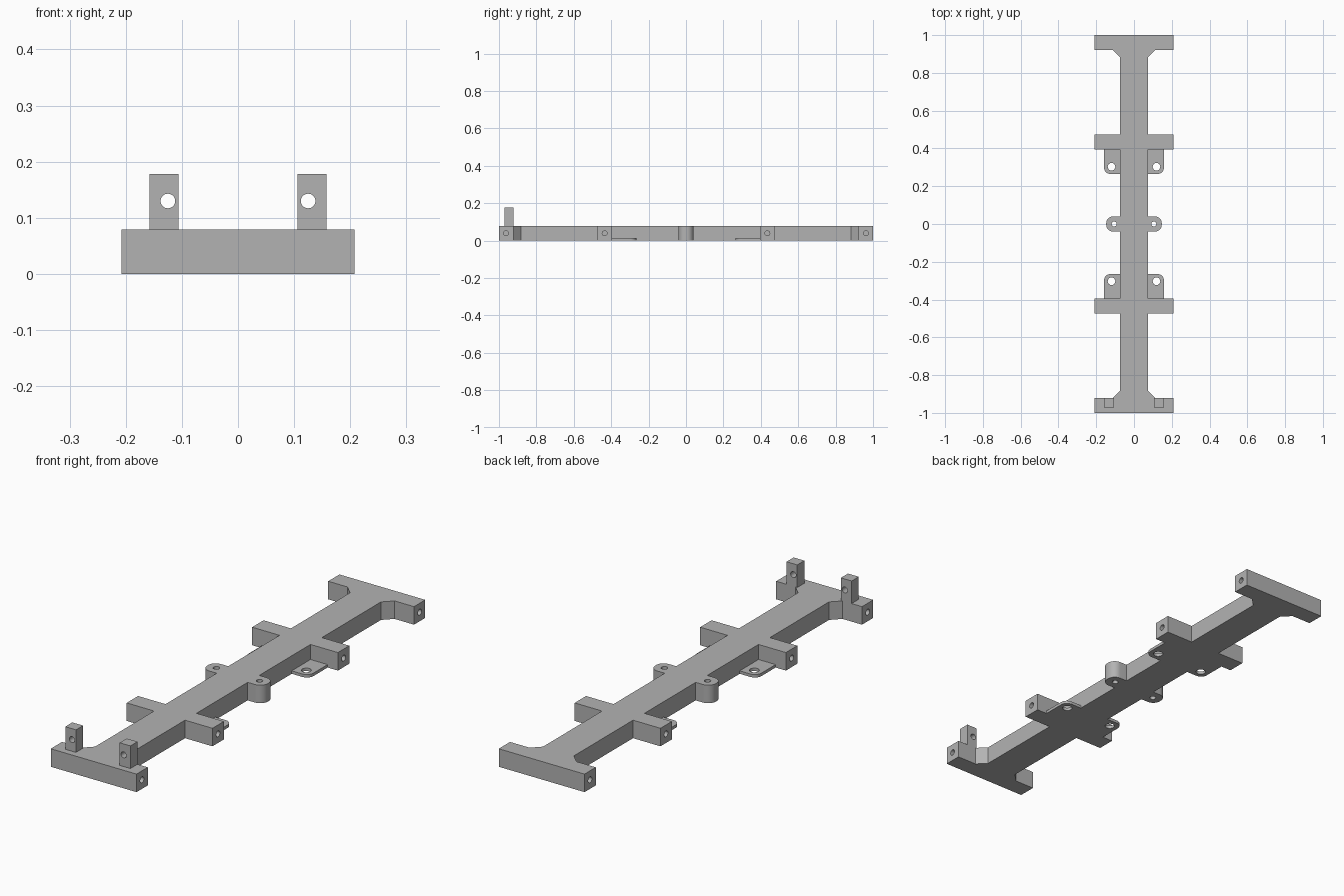
import bpy, bmesh, math
from mathutils import Matrix, Vector

cube = bpy.data.objects.get("Cube")
if cube:
    bpy.data.objects.remove(cube, do_unlink=True)

GREY = (0.45, 0.45, 0.45, 1.0)
grey = bpy.data.materials.new("plain grey")
grey.use_nodes = True
grey.diffuse_color = GREY
grey.node_tree.nodes["Principled BSDF"].inputs["Base Color"].default_value = GREY

HEIGHT = 0.079      # frame thickness
BEAM = 0.075        # half width of the spine
ARM = 0.208         # half width of the cross bars
HOLE = 0.013        # small hole radius


def make_object(name, bm):
    mesh = bpy.data.meshes.new(name)
    bmesh.ops.recalc_face_normals(bm, faces=bm.faces)
    bm.to_mesh(mesh)
    bm.free()
    obj = bpy.data.objects.new(name, mesh)
    bpy.context.collection.objects.link(obj)
    return obj


def arc(cx, cy, r, start, end, steps=8):
    """Points along an arc, angles in degrees."""
    angles = [math.radians(start + (end - start) * i / steps) for i in range(steps + 1)]
    return [(cx + r * math.cos(a), cy + r * math.sin(a)) for a in angles]


def extrude_outline(name, points, z0, z1):
    bm = bmesh.new()
    face = bm.faces.new([bm.verts.new((x, y, z0)) for x, y in points])
    top = bmesh.ops.extrude_face_region(bm, geom=[face])
    verts = [v for v in top["geom"] if isinstance(v, bmesh.types.BMVert)]
    bmesh.ops.translate(bm, verts=verts, vec=(0, 0, z1 - z0))
    return make_object(name, bm)


def drill(obj, holes):
    """Cut round holes given as (centre, axis, radius, length)."""
    bm = bmesh.new()
    for centre, axis, radius, length in holes:
        turn = Vector((0, 0, 1)).rotation_difference(Vector(axis)).to_matrix().to_4x4()
        bmesh.ops.create_cone(bm, cap_ends=True, segments=32, radius1=radius,
                              radius2=radius, depth=length,
                              matrix=Matrix.Translation(centre) @ turn)
    cutter = make_object("hole_cutter", bm)
    cutter.hide_render = True
    mod = obj.modifiers.new("holes", "BOOLEAN")
    mod.operation, mod.solver, mod.object = "DIFFERENCE", "EXACT", cutter
    graph = bpy.context.evaluated_depsgraph_get()
    mesh = bpy.data.meshes.new_from_object(obj.evaluated_get(graph))
    obj.modifiers.clear()
    obj.data = mesh
    bpy.data.objects.remove(cutter, do_unlink=True)


def finish(obj):
    obj.data.materials.clear()
    obj.data.materials.append(grey)
    bpy.ops.object.select_all(action="DESELECT")
    obj.select_set(True)
    bpy.context.view_layer.objects.active = obj
    bpy.ops.object.shade_smooth_by_angle(angle=math.radians(30))


# Frame: one quarter of the outline, from the centre ear to the end bar
EAR_X, EAR_Y, EAR_R = 0.147, 0.04, 0.036
quarter = arc(EAR_X - EAR_R, EAR_Y - EAR_R, EAR_R, 0, 90)
quarter += [(BEAM, EAR_Y), (BEAM, 0.395), (ARM, 0.395), (ARM, 0.474), (BEAM, 0.474),
            (BEAM, 0.883), (0.114, 0.922), (ARM, 0.922), (ARM, 1.0)]
right_half = [(x, -y) for x, y in reversed(quarter)] + quarter
outline = right_half + [(-x, y) for x, y in reversed(right_half)]
frame = extrude_outline("frame", outline, 0, HEIGHT)

# Vertical ear holes and blind holes in the cross bar ends
holes = []
for sx in (-1, 1):
    holes.append(((sx * 0.105, 0, HEIGHT / 2), (0, 0, 1), HOLE, 0.2))
    for y in (-0.962, -0.435, 0.435, 0.962):
        holes.append(((sx * ARM, y, HEIGHT / 2), (1, 0, 0), HOLE, 0.16))
drill(frame, holes)
finish(frame)

# Thin mounting tabs inside the middle cross bars
TAB_X, TAB_Y, TAB_R = 0.158, 0.265, 0.032
for sx, side in ((1, "left"), (-1, "right")):
    for sy, end in ((1, "back"), (-1, "front")):
        shape = [(BEAM, 0.395), (BEAM, TAB_Y)]
        shape += arc(TAB_X - TAB_R, TAB_Y + TAB_R, TAB_R, -90, 0) + [(TAB_X, 0.395)]
        tab = extrude_outline(f"{end}_{side}_tab",
                              [(sx * x, sy * y) for x, y in shape], 0, 0.013)
        drill(tab, [((sx * 0.119, sy * 0.303, 0), (0, 0, 1), 0.02, 0.1)])
        finish(tab)

    # Upright posts on the front bar
    shape = [(0.106, -0.971), (0.158, -0.971), (0.158, -0.922), (0.106, -0.922)]
    post = extrude_outline(f"{side}_post", [(sx * x, y) for x, y in shape], HEIGHT, 0.178)
    drill(post, [((sx * 0.125, -0.945, 0.13), (0, 1, 0), HOLE, 0.2)])
    finish(post)
